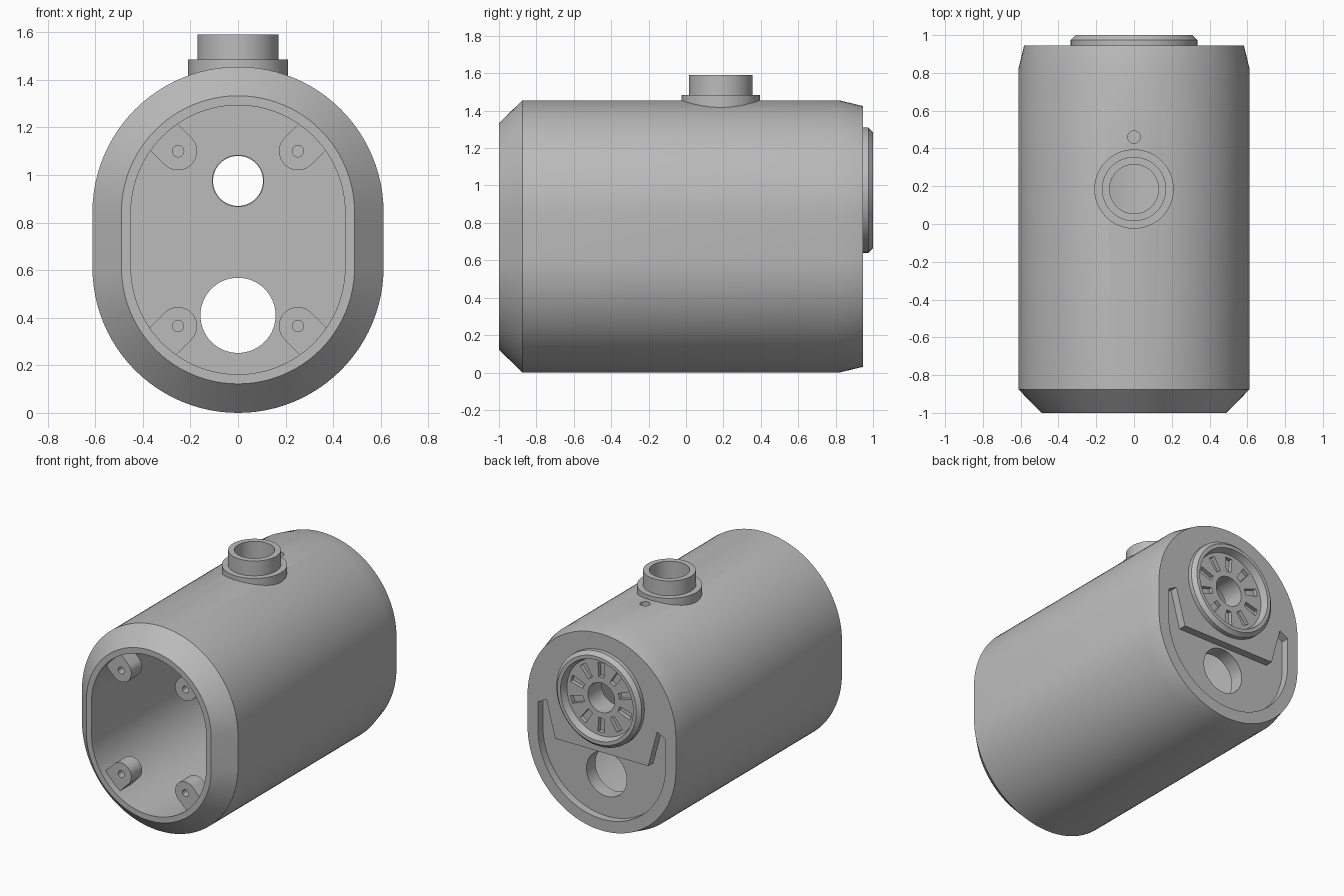
import bpy, bmesh, math
from math import sin, cos, pi

if "Cube" in bpy.data.objects:
    bpy.data.objects.remove(bpy.data.objects["Cube"])

grey = bpy.data.materials.new("grey plastic")
grey.diffuse_color = (0.5, 0.5, 0.5, 1)
grey.use_nodes = True
grey.node_tree.nodes["Principled BSDF"].inputs["Base Color"].default_value = grey.diffuse_color

Z_LOW, Z_HIGH, RADIUS = 0.612, 0.843, 0.612   # stadium section of the body


def loft(name, rings, closed=False):
    """Skin a list of equal-length point rings, capping or joining the ends."""
    bm = bmesh.new()
    loops = [[bm.verts.new(p) for p in ring] for ring in rings]
    n = len(loops[0])
    pairs = list(zip(loops, loops[1:] + loops[:1])) if closed else list(zip(loops, loops[1:]))
    for a, b in pairs:
        for i in range(n):
            j = (i + 1) % n
            bm.faces.new((a[i], a[j], b[j], b[i]))
    if not closed:
        bm.faces.new(loops[0])
        bm.faces.new(loops[-1])
    bmesh.ops.recalc_face_normals(bm, faces=bm.faces)
    mesh = bpy.data.meshes.new(name)
    bm.to_mesh(mesh)
    bm.free()
    mesh.materials.append(grey)
    obj = bpy.data.objects.new(name, mesh)
    bpy.context.collection.objects.link(obj)
    return obj


def prism(name, outline, y0, y1):
    return loft(name, [[(x, y, z) for x, z in outline] for y in (y0, y1)])


def circle(r, x=0.0, z=0.0, n=64):
    return [(x + r * cos(2 * pi * i / n), z + r * sin(2 * pi * i / n)) for i in range(n)]


def stadium(inset, n=48):
    r = RADIUS - inset
    top = [(r * cos(pi * i / n), Z_HIGH + r * sin(pi * i / n)) for i in range(n + 1)]
    low = [(-r * cos(pi * i / n), Z_LOW - r * sin(pi * i / n)) for i in range(n + 1)]
    return top + low


def upright(name, y, r, z0, z1):
    """Vertical cylinder."""
    return loft(name, [[(a, b, z) for a, b in circle(r, 0, y)] for z in (z0, z1)])


def select(obj):
    bpy.ops.object.select_all(action='DESELECT')
    obj.select_set(True)
    bpy.context.view_layer.objects.active = obj


def cut(obj, cutter):
    mod = obj.modifiers.new("cut", 'BOOLEAN')
    mod.operation, mod.solver, mod.object = 'DIFFERENCE', 'EXACT', cutter
    select(obj)
    bpy.ops.object.modifier_apply(modifier=mod.name)
    bpy.data.objects.remove(cutter)


def finish(obj):
    select(obj)
    bpy.ops.object.shade_smooth_by_angle(angle=math.radians(25))


# Housing: chamfered stadium shell, open at the front
stations = [(0.79, 0.162), (-1.0, 0.162), (-1.0, 0.122), (-0.875, 0.0), (0.82, 0.0), (0.945, 0.03)]
housing = loft("housing", [[(x, y, z) for x, z in stadium(s)] for y, s in stations])

# Shallow pocket in the lower back with two side arms
r = 0.5
pocket = [(-0.365, 0.585), (-0.435, 0.845), (-r, 0.81)]
pocket += [(-r * cos(pi * i / 48), Z_LOW - r * sin(pi * i / 48)) for i in range(49)]
pocket += [(r, 0.81), (0.435, 0.845), (0.365, 0.585)]
cut(housing, prism("pocket_cutter", pocket, 0.89, 1.1))

# Holes through the back wall, seat for the vent, and top bores
VENT_Z = 0.975
cut(housing, prism("lower_hole_cutter", circle(0.158, 0, 0.41), 0.7, 1.1))
cut(housing, prism("vent_hole_cutter", circle(0.108, 0, VENT_Z), 0.7, 1.1))
cut(housing, prism("vent_seat_cutter", circle(0.32, 0, VENT_Z), 0.91, 1.1))
cut(housing, upright("port_bore_cutter", 0.185, 0.135, 1.1, 1.7))
cut(housing, upright("pin_hole_cutter", 0.46, 0.033, 1.1, 1.7))
finish(housing)

# Vent: raised chamfered ring around a slotted disc
profile = [(0.105, 0.9), (0.335, 0.9), (0.335, 0.975), (0.31, 1.0),
           (0.285, 1.0), (0.27, 0.95), (0.105, 0.95)]
vent = loft("vent_ring", [[(x, y, z) for x, z in circle(rad, 0, VENT_Z)] for rad, y in profile], True)
for k in range(10):
    a = 2 * pi * k / 10 + pi / 2
    corners = [(0.145, -0.02), (0.245, -0.026), (0.245, 0.026), (0.145, 0.02)]
    slot = [(u * cos(a) - v * sin(a), VENT_Z + u * sin(a) + v * cos(a)) for u, v in corners]
    cut(vent, prism("slot_cutter", slot, 0.922, 1.1))
finish(vent)

# Top port: flange and open neck
profile = [(0.13, 1.38), (0.21, 1.38), (0.21, 1.485), (0.17, 1.485), (0.17, 1.59), (0.13, 1.59)]
port = loft("top_port", [[(x, y, z) for x, y in circle(rad, 0, 0.185)] for rad, z in profile], True)
finish(port)

# Four screw bosses inside the front opening
for side, sx in (("left", -1), ("right", 1)):
    for level, sz, cz in (("lower", -1, 0.365), ("upper", 1, 1.1)):
        cx = 0.252 * sx
        a = math.atan2(sz, sx)
        local = [(0.13, 0.08)]
        local += [(0.08 * cos(pi / 2 + pi * i / 24), 0.08 * sin(pi / 2 + pi * i / 24)) for i in range(25)]
        local += [(0.13, -0.08)]
        shape = [(cx + u * cos(a) - v * sin(a), cz + u * sin(a) + v * cos(a)) for u, v in local]
        boss = prism(f"screw_boss_{level}_{side}", shape, -0.95, -0.83)
        cut(boss, prism("screw_cutter", circle(0.024, cx, cz, 24), -1.1, -0.87))
        finish(boss)
